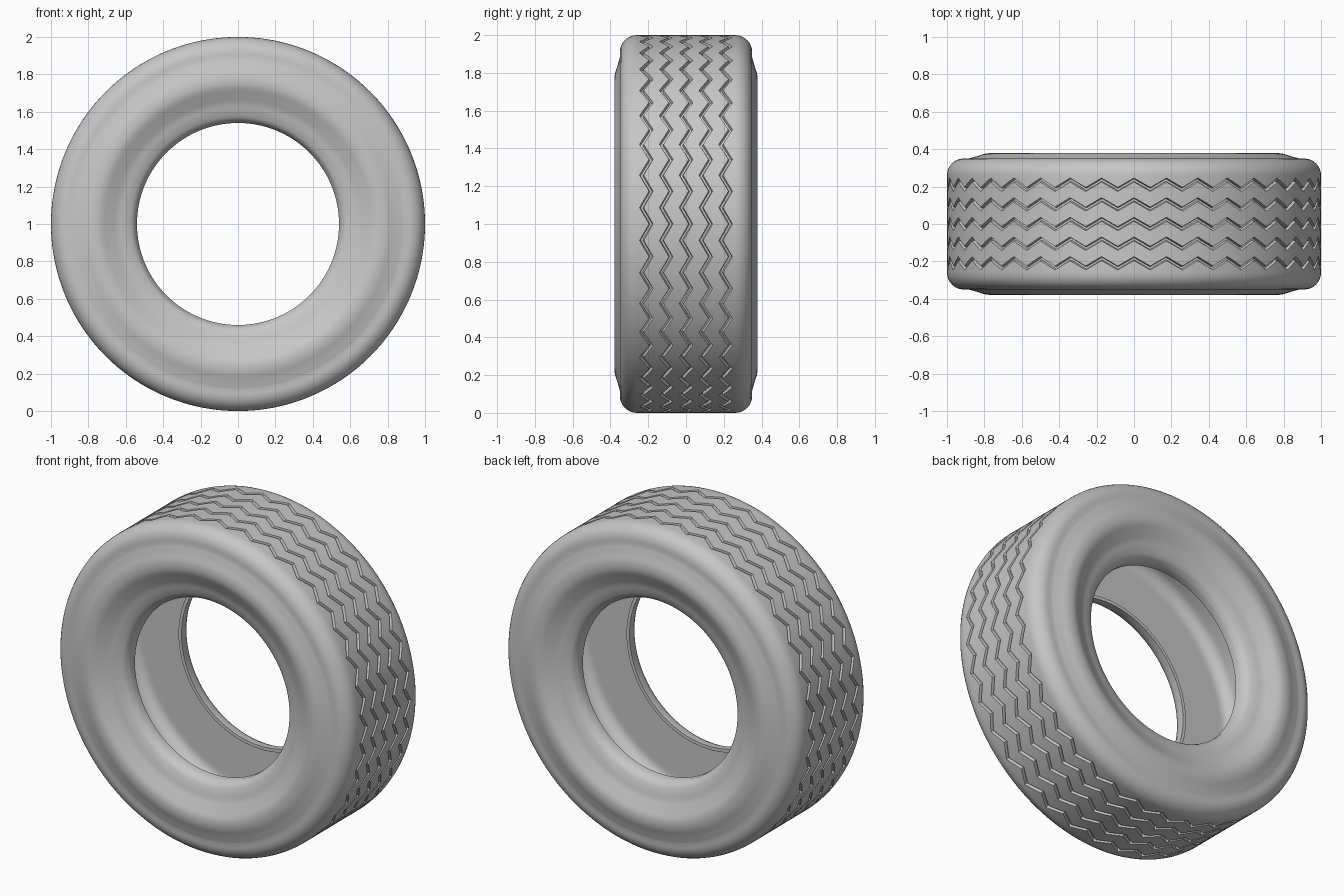
import bpy, bmesh, math

# remove the default object only
cube = bpy.data.objects.get("Cube")
if cube:
    bpy.data.objects.remove(cube, do_unlink=True)

PERIODS = 36            # zigzag repeats around the tread
STEPS = 6               # columns per repeat
COLUMNS = PERIODS * STEPS
SWING = 0.025           # sideways reach of the zigzag
GROOVES = (-0.21, -0.105, 0, 0.105, 0.21)


def smooth_path(points, steps=4):
    """Catmull-Rom curve through (y, radius) points."""
    pts = [points[0]] + points + [points[-1]]
    out = []
    for a, b, c, d in zip(pts, pts[1:], pts[2:], pts[3:]):
        for s in range(steps):
            t = s / steps
            out.append(tuple(
                0.5 * (2 * q + (r - p) * t + (2 * p - 5 * q + 4 * r - e) * t ** 2
                       + (3 * q - p - 3 * r + e) * t ** 3)
                for p, q, r, e in zip(a, b, c, d)))
    return out + [points[-1]]


def arc(y, r, radius, start, end, steps=8):
    """Rounded corner in the (y, radius) plane, angles in degrees."""
    angles = [math.radians(start + (end - start) * k / steps) for k in range(steps + 1)]
    return [(y + radius * math.cos(a), r + radius * math.sin(a)) for a in angles]


# tread rows: each groove has two top edges and two floor edges
tread = []
for y in GROOVES:
    tread += [(y - 0.011, 1), (y - 0.006, 0.982), (y + 0.006, 0.982), (y + 0.011, 1)]

# one side: rounded shoulder, bulging sidewall, rolled lip, bead step, hollow inside
shoulder = arc(0.26, 0.91, 0.09, 90, 0)
sidewall = smooth_path([(0.35, 0.885), (0.362, 0.84), (0.377, 0.79), (0.376, 0.74),
                        (0.354, 0.69), (0.333, 0.645), (0.32, 0.6),
                        (0.3, 0.56), (0.265, 0.54)])
bead = [(0.225, 0.54), (0.225, 0.56), (0.25, 0.565), (0.25, 0.59), (0.25, 0.82)]
hollow = arc(0.18, 0.84, 0.07, 0, 90) + [(0.16, 0.91)]
side = shoulder + sidewall + bead + hollow

profile = [(y, r, True) for y, r in tread]
profile += [(y, r, False) for y, r in side]
profile += [(-y, r, False) for y, r in reversed(side)]

# sweep the profile around the y axis, shifting the tread rows in a zigzag
bm = bmesh.new()
rings = []
for i in range(COLUMNS):
    angle = 2 * math.pi * i / COLUMNS
    shift = SWING * (abs(i % STEPS - STEPS / 2) * 4 / STEPS - 1)
    rings.append([bm.verts.new((r * math.cos(angle),
                                y + (shift if zigzag else 0),
                                1 + r * math.sin(angle)))
                  for y, r, zigzag in profile])
count = len(profile)
for i, ring in enumerate(rings):
    following = rings[(i + 1) % COLUMNS]
    for j in range(count):
        k = (j + 1) % count
        bm.faces.new((ring[j], ring[k], following[k], following[j]))
bmesh.ops.recalc_face_normals(bm, faces=bm.faces)

mesh = bpy.data.meshes.new("tyre")
bm.to_mesh(mesh)
bm.free()
tyre = bpy.data.objects.new("tyre", mesh)
bpy.context.collection.objects.link(tyre)

# grey rubber
rubber = bpy.data.materials.new("grey_rubber")
rubber.use_nodes = True
grey = (0.57, 0.57, 0.57, 1)
rubber.diffuse_color = grey
rubber.node_tree.nodes["Principled BSDF"].inputs["Base Color"].default_value = grey
mesh.materials.append(rubber)

bpy.ops.object.select_all(action="DESELECT")
tyre.select_set(True)
bpy.context.view_layer.objects.active = tyre
bpy.ops.object.shade_smooth_by_angle(angle=math.radians(35))
